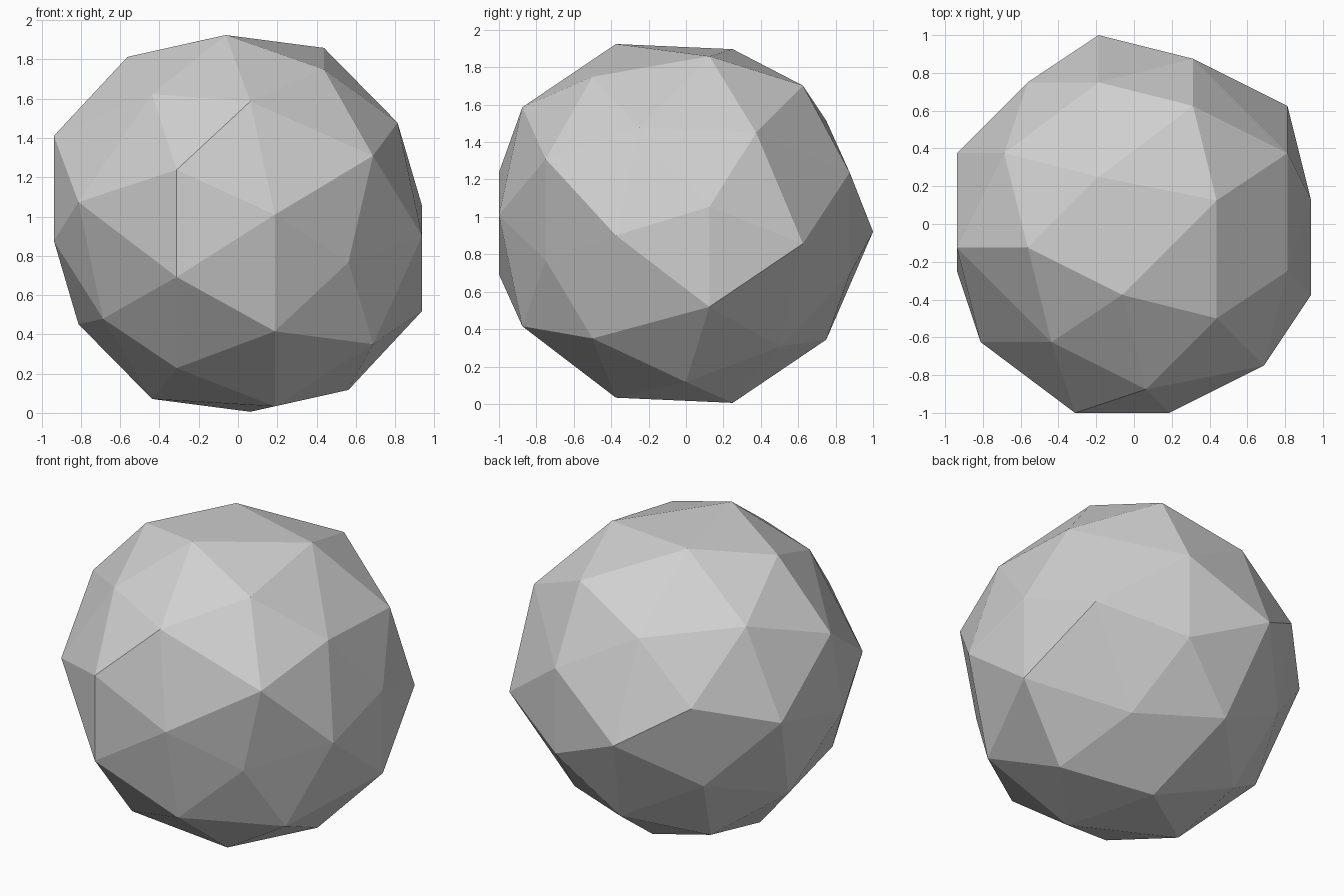
import bpy
import bmesh
import math
from mathutils import Vector

cube = bpy.data.objects.get("Cube")
if cube:
    bpy.data.objects.remove(cube, do_unlink=True)

# One end of each of the six corner axes of a tilted icosahedron
AXES = [
    (0.46, -0.447, 0.784),
    (-0.305, -0.928, 0.273),
    (0.615, -0.766, -0.198),
    (0.99, 0.174, 0.089),
    (0.279, 0.614, 0.737),
    (-0.525, -0.076, 0.848),
]
CENTRE = Vector((0.008, -0.033, 0.965))
STEPS = 8  # grid cells per unit
BULGE = 1.1756  # pushes edge midpoints out to the sphere
INNER = 0.92  # edge midpoints lie within this radius, corners outside it


def snap(point):
    """Chip a point onto the coarse horizontal grid, leaving its height."""
    x = (math.floor(point.x * STEPS) + 0.5) / STEPS
    y = round(point.y * STEPS) / STEPS
    return Vector((x, y, point.z))


def make_material(name, colour):
    material = bpy.data.materials.new(name)
    material.use_nodes = True
    material.diffuse_color = colour
    shader = next(n for n in material.node_tree.nodes if n.type == 'BSDF_PRINCIPLED')
    shader.inputs["Base Color"].default_value = colour
    return material


# Twelve-cornered core, closed with triangles
bm = bmesh.new()
for axis in AXES:
    for side in (1, -1):
        bm.verts.new(Vector(axis) * side)
bmesh.ops.convex_hull(bm, input=bm.verts[:])

# Split every triangle into four and round out the new points
bmesh.ops.subdivide_edges(bm, edges=bm.edges[:], cuts=1, use_grid_fill=True)
for vert in bm.verts:
    if vert.co.length < INNER:
        vert.co *= BULGE
    vert.co = snap(vert.co + CENTRE)
bmesh.ops.recalc_face_normals(bm, faces=bm.faces[:])

# Flat-shaded stone ball
mesh = bpy.data.meshes.new("faceted_ball")
bm.to_mesh(mesh)
bm.free()
mesh.materials.append(make_material("light grey", (0.63, 0.63, 0.63, 1)))
ball = bpy.data.objects.new("faceted_ball", mesh)
bpy.context.collection.objects.link(ball)
